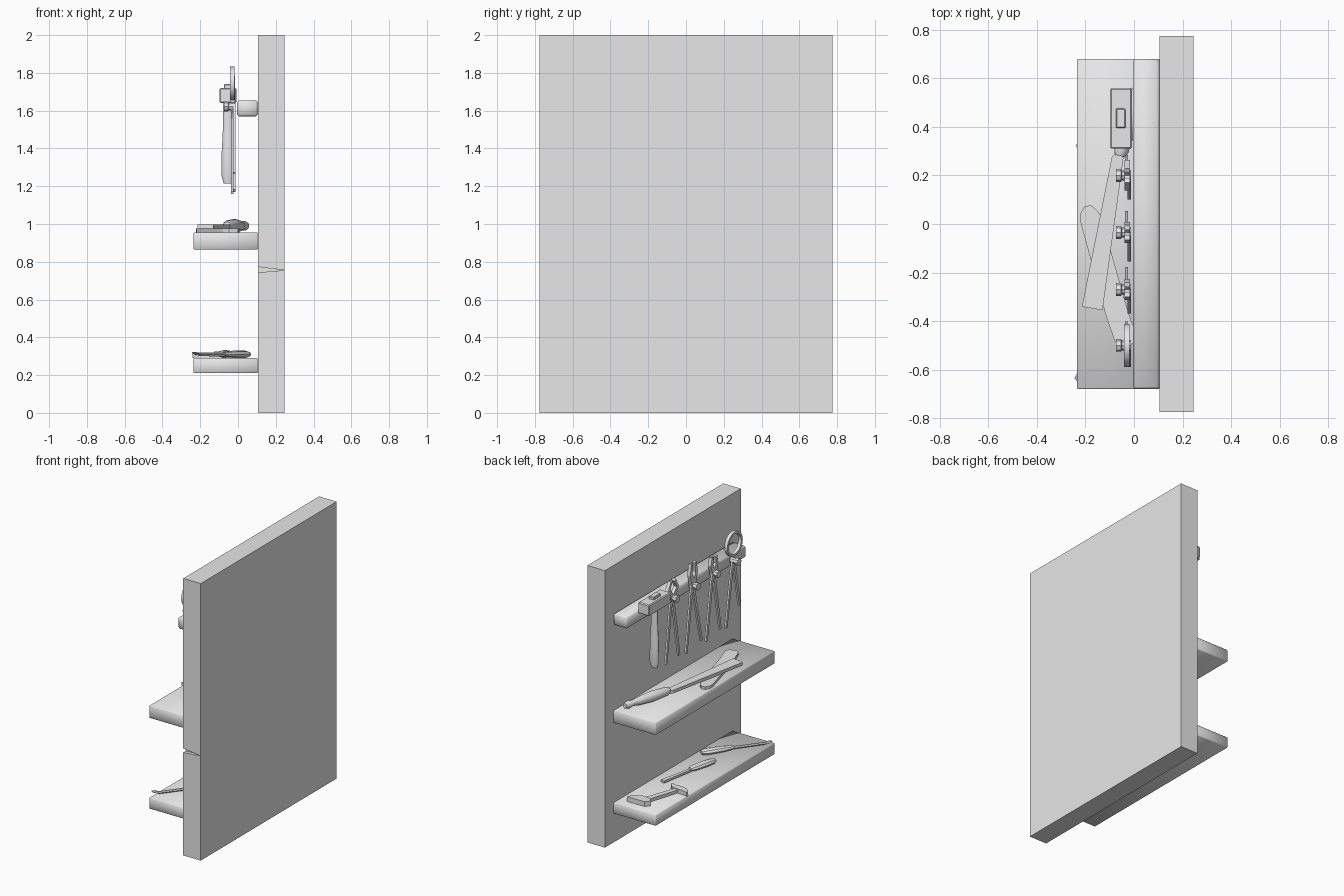
import bpy, bmesh, math
from mathutils import Vector

cube = bpy.data.objects.get("Cube")
if cube:
    bpy.data.objects.remove(cube, do_unlink=True)

grey = bpy.data.materials.new("plain grey")
grey.use_nodes = True
grey.diffuse_color = (0.8, 0.8, 0.8, 1)
grey.node_tree.nodes["Principled BSDF"].inputs["Base Color"].default_value = (0.8, 0.8, 0.8, 1)


def finish(name, bm, smooth=None):
    bmesh.ops.recalc_face_normals(bm, faces=bm.faces)
    mesh = bpy.data.meshes.new(name)
    bm.to_mesh(mesh)
    bm.free()
    mesh.materials.append(grey)
    ob = bpy.data.objects.new(name, mesh)
    bpy.context.collection.objects.link(ob)
    if smooth is not None:
        bpy.ops.object.select_all(action='DESELECT')
        ob.select_set(True)
        bpy.context.view_layer.objects.active = ob
        bpy.ops.object.shade_smooth_by_angle(angle=math.radians(smooth))
    return ob


def box(name, x, y, z, bevel=0, smooth=None):
    bm = bmesh.new()
    bmesh.ops.create_cube(bm, size=1)
    for v in bm.verts:
        v.co = [(a + b) / 2 + c * (b - a) for (a, b), c in zip((x, y, z), v.co)]
    if bevel:
        bmesh.ops.bevel(bm, geom=bm.edges[:], offset=bevel, segments=1, affect='EDGES')
    return finish(name, bm, smooth)


def plate(name, outline, low, high, axis='z'):
    """Outline in (x, y) extruded along z, or in (y, z) extruded along x."""
    bm = bmesh.new()
    put = (lambda a, b, c: (a, b, c)) if axis == 'z' else (lambda a, b, c: (c, a, b))
    face = bm.faces.new([bm.verts.new(put(a, b, low)) for a, b in outline])
    new = bmesh.ops.extrude_face_region(bm, geom=[face])["geom"]
    bmesh.ops.translate(bm, verts=[g for g in new if isinstance(g, bmesh.types.BMVert)],
                        vec=put(0, 0, high - low))
    return finish(name, bm)


def strip(path, widths):
    """Outline of a flat bar that follows a path with changing half widths."""
    path = [Vector(p) for p in path]
    left, right = [], []
    for i, p in enumerate(path):
        d = (path[min(i + 1, len(path) - 1)] - path[max(i - 1, 0)]).normalized()
        n = Vector((-d.y, d.x)) * widths[i]
        left.append(p + n)
        right.append(p - n)
    return left + right[::-1]


def turned(name, start, end, rings, sides=10, flat=1):
    """Turned rod; rings are (fraction along, radius)."""
    start, end = Vector(start), Vector(end)
    axis = (end - start).normalized()
    side = axis.cross((0, 0, 1) if abs(axis.z) < 0.9 else (0, 1, 0)).normalized()
    up = side.cross(axis) * flat
    bm = bmesh.new()
    loops = []
    for t, r in rings:
        c = start.lerp(end, t)
        loops.append([bm.verts.new(c + r * (math.cos(k * math.tau / sides) * side
                                            + math.sin(k * math.tau / sides) * up))
                      for k in range(sides)])
    for a, b in zip(loops, loops[1:]):
        for k in range(sides):
            j = (k + 1) % sides
            bm.faces.new((a[k], a[j], b[j], b[k]))
    bm.faces.new(loops[0])
    bm.faces.new(loops[-1])
    return finish(name, bm, 40)


# Back board with a small tapering split in its edge
board = box("back_board", (0.105, 0.245), (-0.775, 0.775), (0, 2))
cutter = plate("split_cutter", [(0.09, 0.775), (0.09, 0.742), (0.245, 0.755)], 0, 0.06)
for v in cutter.data.vertices:
    x, z, y = v.co
    v.co = (x, y - 0.81, z)
cutter.data.flip_normals()
cutter.hide_render = True
cutter.hide_set(True)
cut = board.modifiers.new("split", 'BOOLEAN')
cut.operation = 'DIFFERENCE'
cut.object = cutter

# Shelves and tool rail
box("middle_shelf", (-0.235, 0.105), (-0.68, 0.68), (0.865, 0.955), 0.004, 180)
box("lower_shelf", (-0.235, 0.105), (-0.68, 0.68), (0.21, 0.29), 0.004, 180)
box("tool_rail", (-0.005, 0.105), (-0.68, 0.68), (1.57, 1.655), 0.01, 180)

# Hanging hammer
box("hammer_head", (-0.098, -0.008), (0.31, 0.56), (1.64, 1.72), 0.006)
box("hammer_eye", (-0.075, -0.035), (0.395, 0.475), (1.71, 1.74), 0.004)
turned("hammer_handle", (-0.052, 0.435, 1.65), (-0.052, 0.435, 1.215),
       [(0, 0.026), (0.3, 0.027), (0.6, 0.034), (0.9, 0.036), (1, 0.024)], 10, 0.62)

# Hanging tongs: centre, lower ends of the two arms, jaw height
tongs = [(0.2, (0.275, 1.17), (0.11, 1.17), 1.745), (-0.035, (0.045, 1.16), (-0.145, 1.18), 1.785),
         (-0.27, (-0.185, 1.16), (-0.36, 1.18), 1.74), (-0.5, (-0.41, 1.17), (-0.58, 1.27), 1.68)]
for i, (y, left_end, right_end, top) in enumerate(tongs):
    for side, end, x in ((1, left_end, -0.038), (-1, right_end, -0.026)):
        label = f"tongs_{i + 1}_{'left' if side > 0 else 'right'}"
        shoulder = (y + side * 0.025, 1.56)
        plate(label + "_arm", strip([end, shoulder, (y, 1.625)], [0.009, 0.011, 0.02]),
              x, x + 0.014, 'x')
        if i < 3:
            mid = 1.63 + (top - 1.63) * 0.5
            spread = 0.05 if i == 0 else 0.03
            plate(label + "_jaw", strip([(y, 1.615), (y + side * spread, mid), (y + side * 0.02, top)],
                                        [0.02, 0.013, 0.01]), -0.04, -0.016, 'x')
    turned(f"tongs_{i + 1}_pivot", (-0.012, y, 1.622), (-0.075, y, 1.622),
           [(0, 0.022), (0.6, 0.02), (0.65, 0.026), (1, 0.026)], 8)

# Ring jaws of the last tongs
bm = bmesh.new()
n = 20
loops = []
for k in range(n):
    a = k * math.tau / n
    loops.append([bm.verts.new((x, -0.5 + r * math.sin(a), 1.745 + r * math.cos(a)))
                  for r, x in ((0.072, -0.042), (0.088, -0.042), (0.088, -0.018), (0.072, -0.018))])
for k in range(n):
    for j in range(4):
        p, q = loops[k], loops[(k + 1) % n]
        bm.faces.new((p[j], p[(j + 1) % 4], q[(j + 1) % 4], q[j]))
finish("ring_jaws", bm, 30)

# Middle shelf: flat paddle under a long file
plate("flat_paddle", strip([(-0.19, 0.075), (-0.187, 0.05), (-0.178, 0.02), (-0.07, -0.37),
                            (-0.035, -0.47), (-0.025, -0.5)],
                           [0.014, 0.035, 0.044, 0.046, 0.046, 0.025]), 0.955, 0.975)
plate("file_blade", strip([(-0.172, -0.348), (-0.068, 0.27), (-0.045, 0.33)], [0.043, 0.024, 0.008]),
      0.975, 0.998)
turned("file_handle", (-0.058, 0.28, 0.99), (0.04, 0.64, 0.99),
       [(0, 0.022), (0.06, 0.03), (0.4, 0.037), (0.7, 0.028), (0.82, 0.02), (0.92, 0.027), (1, 0.02)])

# Lower shelf: small hammer with a curved blade
plate("small_hammer_head", [(0.04, 0.615), (0.03, 0.58), (-0.03, 0.545), (-0.1, 0.55),
                            (-0.126, 0.585), (-0.1, 0.615)], 0.29, 0.325)
plate("small_hammer_shaft", strip([(-0.06, 0.57), (-0.15, 0.3)], [0.022, 0.016]), 0.292, 0.315)
plate("curved_blade", strip([(-0.075, 0.27), (-0.11, 0.292), (-0.155, 0.295), (-0.2, 0.302), (-0.238, 0.325)],
                            [0.006, 0.02, 0.026, 0.02, 0.006]), 0.29, 0.32)

# Lower shelf: chisel
turned("chisel_handle", (-0.04, 0.01, 0.312), (-0.092, -0.2, 0.312),
       [(0, 0.018), (0.1, 0.026), (0.6, 0.03), (0.9, 0.026), (1, 0.015)], 8, 0.7)
plate("chisel_blade", strip([(0.01, 0.253), (0.0, 0.2), (-0.04, 0.0)], [0.016, 0.014, 0.01]), 0.296, 0.312)

# Lower shelf: bent gouge
turned("gouge_handle", (0.052, -0.25, 0.31), (-0.075, -0.44, 0.31),
       [(0, 0.022), (0.15, 0.032), (0.6, 0.03), (0.9, 0.022), (1, 0.014)], 8, 0.65)
turned("gouge_shaft", (-0.07, -0.43, 0.308), (-0.205, -0.61, 0.308), [(0, 0.01), (1, 0.009)], 6)
turned("gouge_tip", (-0.2, -0.605, 0.308), (-0.24, -0.64, 0.32), [(0, 0.01), (0.6, 0.016), (1, 0.008)], 6, 0.5)
